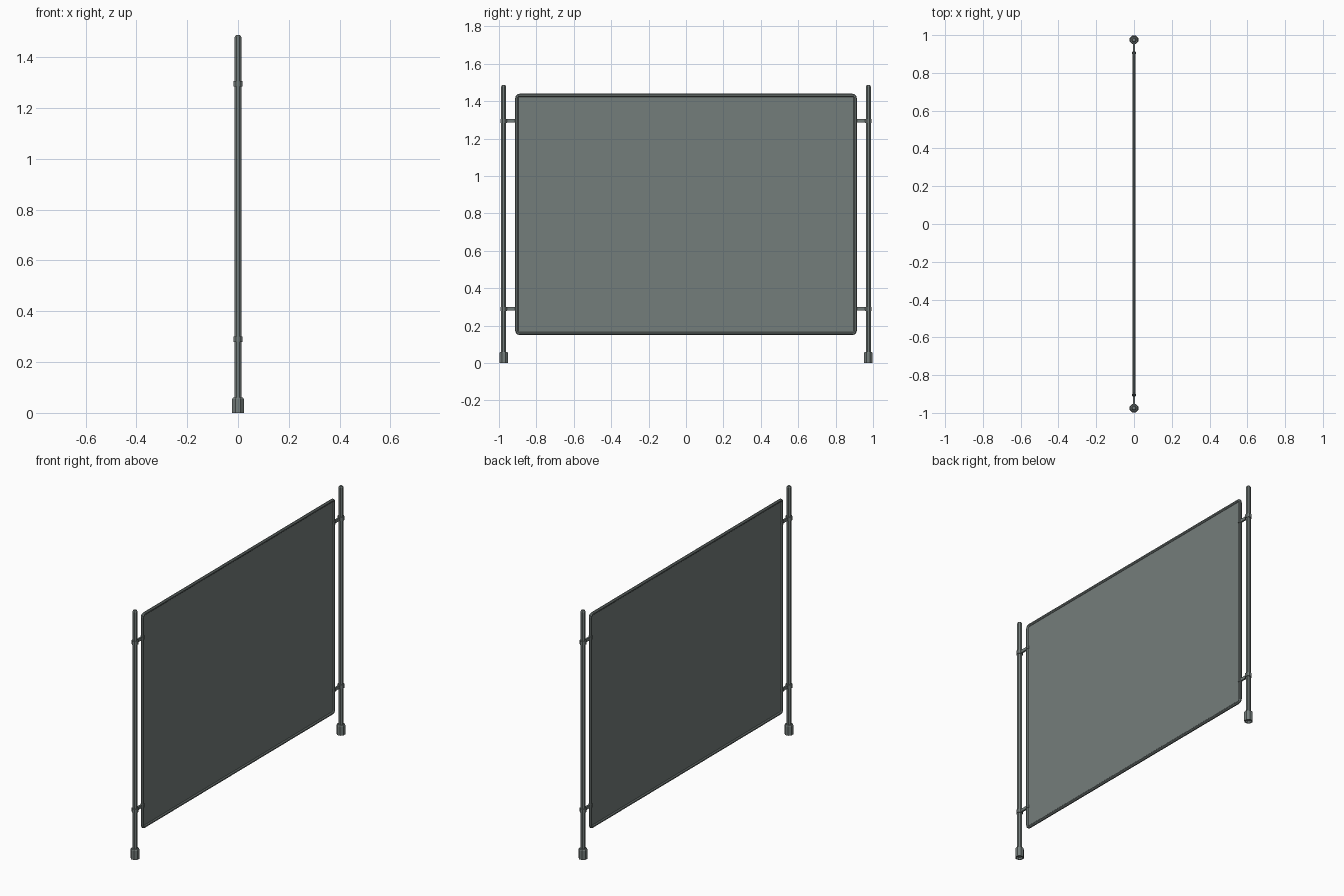
import bpy, bmesh, math
from mathutils import Vector, Matrix

if "Cube" in bpy.data.objects:
    bpy.data.objects.remove(bpy.data.objects["Cube"])

grey = bpy.data.materials.new("slate_grey")
grey.diffuse_color = (0.175, 0.205, 0.198, 1)
grey.use_nodes = True
grey.node_tree.nodes["Principled BSDF"].inputs["Base Color"].default_value = grey.diffuse_color

POST_Y = 0.975
EDGE_Y = 0.905          # centre line of the frame tube
Z0, Z1 = 0.158, 1.432   # frame tube centre heights
CLAMP_Z = (0.29, 1.295)


def finish(name, bm):
    bmesh.ops.recalc_face_normals(bm, faces=bm.faces)
    me = bpy.data.meshes.new(name)
    bm.to_mesh(me)
    bm.free()
    me.materials.append(grey)
    ob = bpy.data.objects.new(name, me)
    bpy.context.collection.objects.link(ob)
    return ob


def lathe(name, profile, y, sides=8):
    """Spin an (r, z) profile about a vertical axis at the given y."""
    bm = bmesh.new()
    rings = []
    for r, z in profile:
        ring = []
        for i in range(sides):
            a = math.tau * (i + 0.5) / sides
            ring.append(bm.verts.new((r * math.cos(a), y + r * math.sin(a), z)))
        rings.append(ring)
    for a, b in zip(rings, rings[1:]):
        for i in range(sides):
            j = (i + 1) % sides
            bm.faces.new((a[i], a[j], b[j], b[i]))
    bm.faces.new(rings[0])
    bm.faces.new(rings[-1])
    return finish(name, bm)


def box(name, centre, size):
    bm = bmesh.new()
    bmesh.ops.create_cube(bm, size=1, matrix=Matrix.Translation(centre) @ Matrix.Diagonal((*size, 1)))
    return finish(name, bm)


# tubular frame: round section swept round a rectangle with rounded corners
def frame(radius=0.009, corner=0.016, sides=8, steps=3):
    bm = bmesh.new()
    rings = []
    mid, hy, hz = (Z0 + Z1) / 2, EDGE_Y - corner, (Z1 - Z0) / 2 - corner
    for k, (sy, sz) in enumerate(((1, 1), (-1, 1), (-1, -1), (1, -1))):
        for s in range(steps + 1):
            a = math.pi / 2 * (k + s / steps)
            ring = []
            for i in range(sides):
                t = math.tau * (i + 0.5) / sides
                d = corner + radius * math.cos(t)
                ring.append(bm.verts.new((radius * math.sin(t),
                                          sy * hy + d * math.cos(a),
                                          mid + sz * hz + d * math.sin(a))))
            rings.append(ring)
    for n, a in enumerate(rings):
        b = rings[(n + 1) % len(rings)]
        for i in range(sides):
            j = (i + 1) % sides
            bm.faces.new((a[i], a[j], b[j], b[i]))
    return finish("panel_frame", bm)


frame()

# thin infill sheet
box("infill_panel", Vector((0, 0, (Z0 + Z1) / 2)), (0.003, 2 * EDGE_Y, Z1 - Z0))

for side, s in (("left", -1), ("right", 1)):
    # upright pole with a chamfered cap
    lathe(side + "_post", [(0.014, 0.012), (0.014, 1.479), (0.009, 1.487)], s * POST_Y)
    # rubber foot, hollow underneath
    lathe(side + "_foot", [(0.018, 0.012), (0.018, 0), (0.0245, 0), (0.0245, 0.054),
                           (0.021, 0.06), (0.013, 0.06)], s * POST_Y)
    for n, z in zip(("lower", "upper"), CLAMP_Z):
        tag = f"{side}_{n}_clamp"
        # collars round the post and the frame, joined by an arm
        lathe(tag + "_post_collar", [(0.019, z - 0.011), (0.019, z + 0.011)], s * POST_Y)
        lathe(tag + "_frame_collar", [(0.0115, z - 0.01), (0.0115, z + 0.01)], s * EDGE_Y)
        box(tag + "_arm", Vector((0, s * (POST_Y + EDGE_Y) / 2, z)),
            (0.01, POST_Y - EDGE_Y, 0.018))
